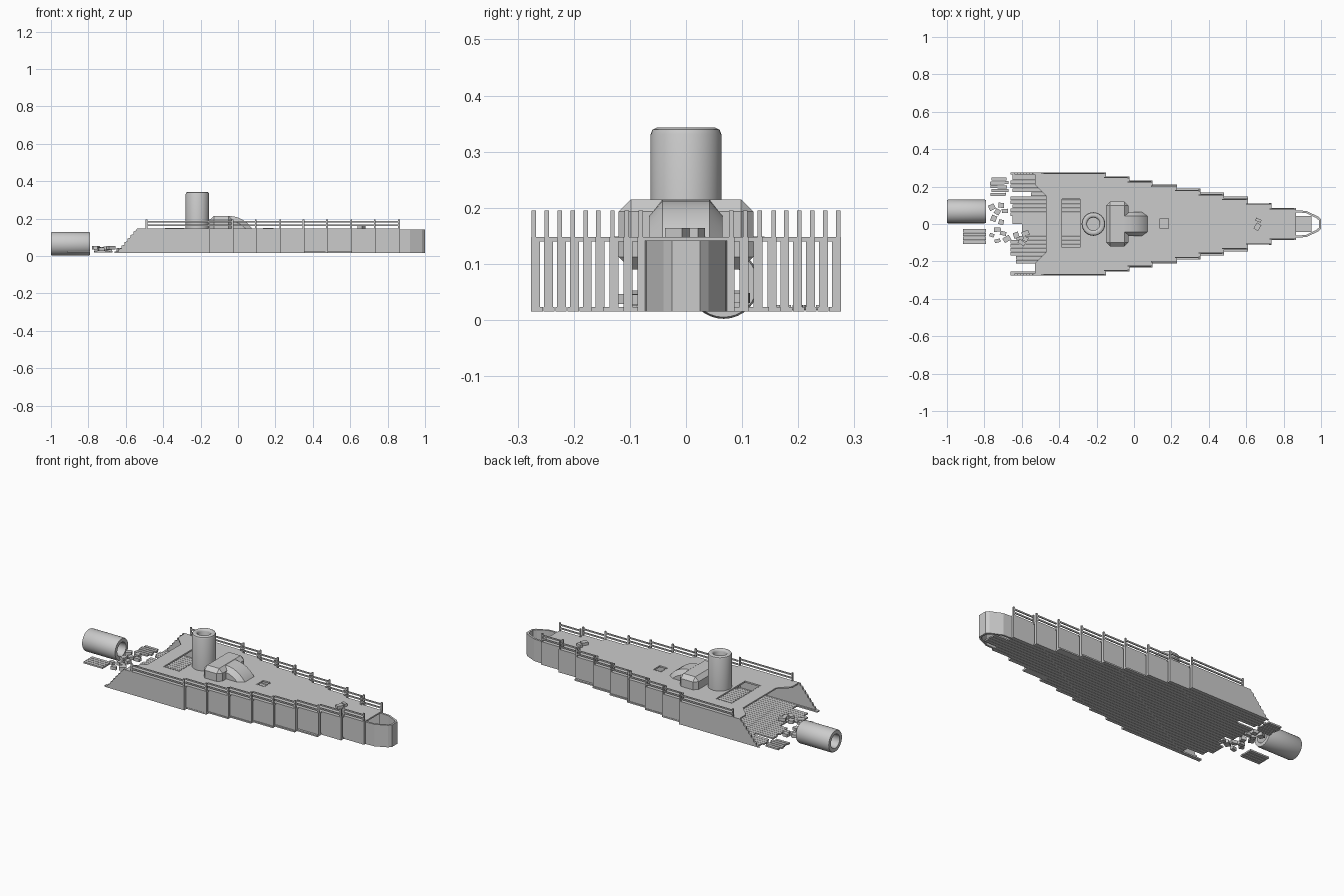
import bpy, bmesh, math, random
from mathutils import Matrix, Vector

if "Cube" in bpy.data.objects:
    bpy.data.objects.remove(bpy.data.objects["Cube"])
random.seed(4)

def finish(name, bm, smooth=False):
    bmesh.ops.recalc_face_normals(bm, faces=bm.faces)
    me = bpy.data.meshes.new(name)
    bm.to_mesh(me)
    bm.free()
    ob = bpy.data.objects.new(name, me)
    bpy.context.collection.objects.link(ob)
    if smooth:
        bpy.context.view_layer.objects.active = ob
        ob.select_set(True)
        bpy.ops.object.shade_smooth_by_angle(angle=math.radians(40))
        ob.select_set(False)
    return ob

def box(bm, x0, x1, y0, y1, z0, z1, rot=None):
    c = Vector(((x0 + x1) / 2, (y0 + y1) / 2, (z0 + z1) / 2))
    m = Matrix.Translation(c) @ (rot or Matrix()) @ Matrix.Diagonal((x1 - x0, y1 - y0, z1 - z0, 1))
    return bmesh.ops.create_cube(bm, size=1, matrix=m)['verts']

def prism(bm, pts, vec):
    """Extrude a closed 3D outline along vec."""
    f = bm.faces.new([bm.verts.new(p) for p in pts])
    r = bmesh.ops.extrude_face_region(bm, geom=[f])
    bmesh.ops.translate(bm, verts=[v for v in r['geom'] if isinstance(v, bmesh.types.BMVert)], vec=vec)

def lathe(name, profile, matrix, n=32):
    """Closed (radius, height) profile spun about local z."""
    bm = bmesh.new()
    rings = [[bm.verts.new((r * math.cos(2 * math.pi * i / n), r * math.sin(2 * math.pi * i / n), z))
              for i in range(n)] for r, z in profile]
    for k in range(len(rings)):
        a, b = rings[k], rings[(k + 1) % len(rings)]
        for i in range(n):
            j = (i + 1) % n
            bm.faces.new((a[i], a[j], b[j], b[i]))
    bm.transform(matrix)
    return finish(name, bm, True)

ZB, ZD, ZT = 0.015, 0.14, 0.148
XS = [-0.15, -0.025, 0.10, 0.23, 0.355, 0.48, 0.61, 0.735, 0.865]
WS = [0.275, 0.252, 0.229, 0.206, 0.183, 0.16, 0.135, 0.11, 0.085]
segs = list(zip([-0.53] + XS[:-1], XS, WS))

# Hull side panels: stepped plates, the rear one torn into a jagged slope
bm = bmesh.new()
for s in (-1, 1):
    for x0, x1, w in segs[1:]:
        box(bm, x0 - 0.008, x1, s * (w - 0.01), s * w, ZB, ZT)
    out = [(-0.15, ZB), (-0.15, ZT), (-0.54, ZT)]
    for i in range(7):
        x, z = -0.55 - 0.016 * i, ZT - 0.012 - 0.019 * i
        out += [(x + 0.006, z), (x - 0.008, z - 0.005)]
    out += [(-0.66, ZB)]
    prism(bm, [(x, s * 0.275, z) for x, z in out], (0, -s * 0.01, 0))
finish("hull_side_panels", bm)

# Vertical ribs at the panel joints
bm = bmesh.new()
for s in (-1, 1):
    for x0, x1, w in segs:
        box(bm, x1 - 0.012, x1, s * (w - 0.015), s * (w + 0.001), ZB, ZT)
finish("hull_ribs", bm)

# Deck following the stepped outline, torn rear edge
side = [(-0.47, 0.15), (-0.53, 0.21), (-0.53, 0.275)]
for x0, x1, w in segs:
    if x0 > -0.5:
        side.append((x0, w))
    side.append((x1, w))
bm = bmesh.new()
prism(bm, [(x, y, ZD) for x, y in side] + [(x, -y, ZD) for x, y in reversed(side)], (0, 0, ZT - ZD))
deck = finish("deck", bm)
bm = bmesh.new()
box(bm, -0.39, -0.285, -0.13, 0.14, 0.1, 0.2)
box(bm, 0.135, 0.19, -0.03, 0.035, 0.1, 0.2)
cut = finish("hatch_cutter", bm)
cut.hide_render = True
cut.hide_viewport = False
cut.display_type = 'WIRE'
mod = deck.modifiers.new("hatches", 'BOOLEAN')
mod.object, mod.operation, mod.solver = cut, 'DIFFERENCE', 'EXACT'

# Hatch rims
bm = bmesh.new()
for x0, x1, y0, y1 in ((-0.39, -0.285, -0.13, 0.14), (0.135, 0.19, -0.03, 0.035)):
    for a, b in ((x0, x0 + 0.005), (x1 - 0.005, x1)):
        box(bm, a, b, y0, y1, ZD, ZT + 0.001)
    for a, b in ((y0, y0 + 0.005), (y1 - 0.005, y1)):
        box(bm, x0, x1, a, b, ZD, ZT + 0.001)
finish("hatch_rims", bm)

# Bottom planks, each reaching forward to the step that is still wide enough
bm = bmesh.new()
pitch = 0.0212
for i in range(26):
    y = -0.265 + pitch * i
    front = 0.95 if abs(y) < 0.05 else max(x1 for x0, x1, w in segs if w > abs(y) - 0.005)
    rear = -0.66 + random.choice((0, 0, 0.01, 0.03))
    if -0.25 < y < -0.205:
        rear = -0.53
    elif -0.06 < y < -0.0:
        rear = -0.60
    elif 0.14 < y < 0.17:
        rear = -0.55
    box(bm, rear, front, y - 0.0098, y + 0.0098, ZB, ZB + 0.008)
finish("bottom_planks", bm)

# Hollow bow shell
def bow(d):
    return [(0.86, 0.073 - d), (0.92, 0.070 - d), (0.985 - d, 0.040 - d * 0.7), (1.0 - d, 0.025 - d * 0.5)]
bm = bmesh.new()
outer, inner = bow(0), bow(0.011)
outer += [(x, -y) for x, y in reversed(outer)]
inner += [(x, -y) for x, y in reversed(inner)]
prism(bm, [(x, y, ZB) for x, y in outer + inner[::-1]], (0, 0, 0.127))
finish("bow_shell", bm)

# Railings: posts at the joints, two rails per segment
bm = bmesh.new()
for s in (-1, 1):
    for x0, x1, w in segs:
        y = s * (w - 0.004)
        a = -0.485 if x0 < -0.5 else x0
        for px in ((a, x1) if x0 < -0.5 or x1 > 0.86 else (x1,)):
            box(bm, px - 0.009, px, y - 0.004, y + 0.004, ZD, 0.195)
        for z in (0.163, 0.183):
            box(bm, a - 0.01, x1, y - 0.003, y + 0.003, z - 0.004, z + 0.004)
finish("railings", bm)

# Standing funnel and fallen funnel
def tube(h):
    return [(0.063, 0), (0.063, h - 0.012), (0.060, h - 0.004), (0.052, h),
            (0.042, h), (0.037, h - 0.004), (0.034, h - 0.012), (0.034, 0)]
lathe("funnel", tube(0.203), Matrix.Translation((-0.217, 0, 0.14)))
lathe("fallen_funnel", [(0.060, 0), (0.063, 0.006), (0.063, 0.202), (0.060, 0.21), (0.040, 0.21),
                        (0.037, 0.202), (0.037, 0.006), (0.040, 0)],
      Matrix.Translation((-1, 0.067, 0.065)) @ Matrix.Rotation(math.pi / 2, 4, 'Y'))

# Chamfered cabin block
bm = bmesh.new()
box(bm, -0.15, -0.03, -0.12, 0.12, 0.09, 0.215)
bmesh.ops.bevel(bm, geom=bm.edges[:], offset=0.022, segments=1, affect='EDGES')
finish("cabin", bm)

# Curved cowl running down to the deck: chamfered section swept along an arc
bm = bmesh.new()
prev = None
for i in range(8):
    t = i / 7 * math.radians(68)
    d = Vector((math.sin(t), 0, math.cos(t)))
    o = Vector((-0.05, 0, 0.065))
    ring = [bm.verts.new(o + d * r + Vector((0, y, 0))) for y, r in
            ((-0.065, 0.03), (-0.065, 0.122), (-0.042, 0.149), (0.042, 0.149), (0.065, 0.122), (0.065, 0.03))]
    if prev:
        for k in range(6):
            bm.faces.new((prev[k], prev[(k + 1) % 6], ring[(k + 1) % 6], ring[k]))
    if i in (0, 7):
        bm.faces.new(ring)
    prev = ring
finish("cabin_cowl", bm, True)

# Loose plank rafts behind the stern
bm = bmesh.new()
for i in range(5):
    y = 0.158 + 0.0205 * i
    box(bm, -0.78 + random.uniform(0, 0.02), -0.67 - random.uniform(0, 0.02), y - 0.008, y + 0.008, 0.018, 0.027,
        Matrix.Rotation(random.uniform(-0.04, 0.04), 4, 'Z'))
    y = -0.097 + 0.0205 * i
    if i < 4:
        box(bm, -0.913, -0.79, y - 0.009, y + 0.009, 0.018, 0.027)
finish("loose_planks", bm)

# Scattered rubble and one piece on the foredeck
bm = bmesh.new()
def chunk(x, y, z, a, b, h):
    box(bm, x - a, x + a, y - b, y + b, z, z + h, Matrix.Rotation(random.uniform(-0.6, 0.6), 4, 'Z'))
for x, y in ((-0.76, 0.09), (-0.71, 0.10), (-0.73, 0.065), (-0.69, 0.07), (-0.75, 0.03), (-0.71, 0.01),
             (-0.73, -0.03), (-0.76, -0.06), (-0.70, -0.05), (-0.73, -0.09), (-0.68, -0.08),
             (-0.63, -0.06), (-0.58, -0.05), (-0.58, -0.08), (-0.60, -0.10)):
    chunk(x, y, 0.024 + random.uniform(0, 0.012), random.uniform(0.012, 0.02), random.uniform(0.009, 0.016), 0.018)
finish("rubble", bm)
bm = bmesh.new()
chunk(0.66, -0.015, ZT, 0.014, 0.018, 0.016)
chunk(0.665, 0.02, ZT, 0.016, 0.008, 0.016)
finish("deck_debris", bm)
